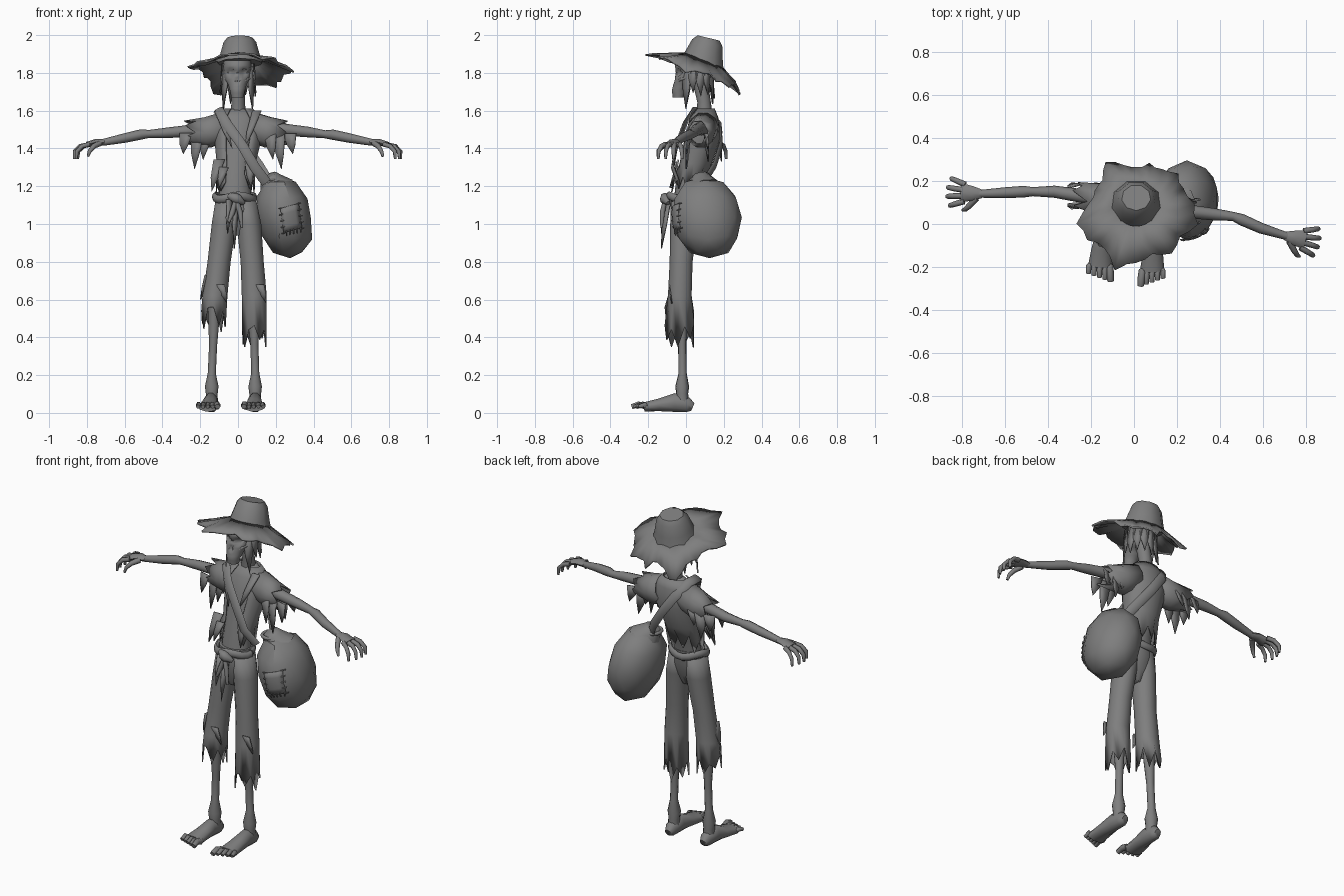
import bpy, bmesh, random
from math import sin, cos, pi, radians
from mathutils import Vector as V

random.seed(4)
if "Cube" in bpy.data.objects:
    bpy.data.objects.remove(bpy.data.objects["Cube"])

grey = bpy.data.materials.new("weathered grey")
grey.use_nodes = True
grey.diffuse_color = (0.21, 0.21, 0.21, 1)
grey.node_tree.nodes["Principled BSDF"].inputs["Base Color"].default_value = (0.21, 0.21, 0.21, 1)


def make(name, *parts, solid=0, angle=62):
    """Turn (points, faces) parts into one object."""
    bm = bmesh.new()
    for pts, faces in parts:
        vs = [bm.verts.new(p) for p in pts]
        for f in faces:
            bm.faces.new([vs[i] for i in f])
    bmesh.ops.recalc_face_normals(bm, faces=bm.faces)
    me = bpy.data.meshes.new(name)
    bm.to_mesh(me)
    bm.free()
    me.materials.append(grey)
    me.shade_smooth()
    me.set_sharp_from_angle(angle=radians(angle))
    ob = bpy.data.objects.new(name, me)
    bpy.context.scene.collection.objects.link(ob)
    if solid:
        mod = ob.modifiers.new("thickness", "SOLIDIFY")
        mod.thickness, mod.offset = solid, 0


def skin(rings, closed=True, cap=True):
    n = len(rings[0])
    faces = [(r * n + i, r * n + (i + 1) % n, (r + 1) * n + (i + 1) % n, (r + 1) * n + i)
             for r in range(len(rings) - 1) for i in range(n if closed else n - 1)]
    if cap and closed:
        faces += [tuple(range(n)), tuple(range((len(rings) - 1) * n, len(rings) * n))]
    return [p for ring in rings for p in ring], faces


def tear(i, depth):
    return depth * random.uniform(0.3, 1) if i % 2 else -depth * random.uniform(0, 0.8)


def loft(sections, n=14, gap=0, torn=0, cap=True):
    """Horizontal ellipses (x, y, z, rx, ry); a gap in degrees opens the front."""
    rings = []
    for x, y, z, rx, ry in sections:
        a = [radians(-90 + gap / 2 + (360 - gap) * i / (n - 1 if gap else n)) for i in range(n)]
        rings.append([V((x + rx * cos(t), y + ry * sin(t), z)) for t in a])
    if torn:
        for i, p in enumerate(rings[-1]):
            p.z -= tear(i, torn)
    return skin(rings, not gap, cap and not torn)


def tube(points, n=7, ref=(0, 0, 1), center=None, torn=0):
    """Tube through (x, y, z, r) or (x, y, z, width r, height r)."""
    ps = [V(p[:3]) for p in points]
    rings = []
    for i, p in enumerate(ps):
        t = (ps[min(i + 1, len(ps) - 1)] - ps[max(i - 1, 0)]).normalized()
        up = p - V(center) if center else V(ref)
        u = up.cross(t).normalized()
        w = t.cross(u)
        ru, rw = points[i][3], points[i][-1]
        rings.append([p + u * ru * cos(2 * pi * k / n) + w * rw * sin(2 * pi * k / n) for k in range(n)])
    if torn:
        rings[-1] = [p + t * tear(k, torn) for k, p in enumerate(rings[-1])]
    return skin(rings, cap=not torn)


def rag(root, tip, width, side=(1, 0, 0)):
    root, tip, s = V(root), V(tip), V(side).normalized() * width
    mid = root.lerp(tip, 0.55)
    return [root - s, root + s, mid + s * 0.6, tip, mid - s * 0.75], [(0, 1, 2, 3, 4)]


# Hat: leaning crown and torn, drooping brim
def lean(p, slope):
    return V((p[0], p[1], p[2] - slope * (p[1] - 0.09)))


crown = loft([(.01, .09, 1.85, .12, .115), (.01, .1, 1.9, .105, .1),
              (.01, .115, 1.965, .088, .082), (.01, .122, 1.992, .068, .06)], 9)
make("hat_crown", ([lean(p, .24) for p in crown[0]], crown[1]), angle=48)
reach = [.27, .23, .24, .2, .2, .17, .19, .24, .19, .2, .22, .29, .28, .25, .32, .27, .24, .28, .25, .3]
edge = []
for a, b in zip(reach, reach[1:] + reach[:1]):
    edge += [a, (a + b) / 2 * random.uniform(.93, 1.02)]
brim = []
for f in (0, 0.5, 1):
    ring = []
    for i, top in enumerate(edge):
        t, r = 2 * pi * i / len(edge), .1 + (top - .1) * f
        sag = (.42 + .5 * max(sin(t), 0)) * (r - .1) + f * random.uniform(-.012, .012)
        ring.append(lean((.01 + r * cos(t), .09 + r * sin(t), 1.867 - sag), .36))
    brim.append(ring)
make("hat_brim", skin(brim, cap=False), solid=.01)

# Skull with sunken sockets and nose
shape = [(1.67, -.04, .032, .03), (1.705, -.035, .039, .04), (1.74, -.015, .05, .052),
         (1.765, .015, .068, .075), (1.8, .028, .073, .082), (1.84, .03, .075, .088), (1.88, .04, .07, .078)]
rows = []
for a, b in zip(shape, shape[1:]):
    for k in range(3):
        z, y, rx, ry = (p + (q - p) * k / 3 for p, q in zip(a, b))
        rows.append((-.003, y, z, rx, ry))
pts, faces = loft(rows, 32)
for p in pts:
    for cx, cz, r in ((-.035, 1.8, .02), (.029, 1.8, .02), (-.003, 1.757, .011)):
        if p.y < 0.02 and (p.x - cx) ** 2 + (p.z - cz) ** 2 < r * r:
            p.y += .016
make("skull", (pts, faces))
bones = []
for s in (-1, 1):
    bones += [tube([(-.003, -.047, 1.815, .005), (s * .03, -.04, 1.827, .006), (s * .062, -.008, 1.82, .006)]),
              tube([(s * .03, -.045, 1.752, .005), (s * .048, -.03, 1.765, .009), (s * .066, .015, 1.775, .008)])]
make("brow_and_cheeks", *bones)
make("neck", tube([(0, .1, 1.55, .045), (0, .095, 1.65, .036), (0, .07, 1.78, .042)], 9, (0, 1, 0)))
hair = []
for i in range(11):
    a = radians(-36 + 252 * i / 10)
    out, side = V((cos(a), sin(a), 0)), (-sin(a), cos(a), 0)
    c = V((0, .055, 0))
    low = 1.61 if i in (0, 10) else random.uniform(1.63, 1.7)
    hair.append(rag(c + out * .08 + V((0, 0, 1.85)), c + out * .095 + V((0, 0, low)), .031, side))
make("hair", *hair, solid=.008)

# Body and open, torn shirt
trunk = [(0, .1, 1.61, .06, .035), (0, .09, 1.56, .11, .065), (0, .08, 1.45, .108, .085),
         (-.01, .045, 1.32, .085, .075), (-.015, .01, 1.2, .082, .066), (-.015, .0, 1.08, .09, .07)]
make("body", loft(trunk, 16))
shirt = [(x, y, z, rx + .014, ry + .014) for x, y, z, rx, ry in trunk[:4]] + [(-.015, .015, 1.22, .1, .083)]
make("shirt", loft(shirt, 17, gap=62, torn=.06), solid=.007)
make("shirt_flaps",
     rag((-.1, -.04, 1.34), (-.14, -.075, 1.17), .03), rag((-.075, -.055, 1.3), (-.1, -.085, 1.19), .025),
     rag((.06, -.05, 1.33), (.07, -.075, 1.19), .025),
     rag((-.1, .03, 1.6), (-.03, -.045, 1.4), .024), rag((.1, .03, 1.6), (.035, -.045, 1.4), .024), solid=.008)


# Arms, sleeves and hands
def arm(side, s, path, heading):
    make(side + "_arm", tube(path, 8))
    yy = path[1][1]
    make(side + "_sleeve", tube([(s * .07, .095, 1.515, .075, .078), (s * .16, (yy + .095) / 2, 1.485, .072, .082),
                                 (s * .25, yy, 1.485, .058, .062)], 10, torn=.05), solid=.007)
    rags = []
    for x, front, back in ((.17, 1.34, 1.4), (.215, 1.29, 1.33), (.275, 1.37, 1.39)):
        for dy, tip in ((-.045, front), (.045, back)):
            rags.append(rag((s * x, yy + dy, 1.48), (s * (x + .015), yy + dy * 1.3, tip), .034, (1, dy * 6, 0)))
    make(side + "_sleeve_rags", *rags, solid=.007)
    w, f = V(path[-1][:3]), V(heading).normalized()
    across = V((-f.y, f.x, 0)) * s
    at = lambda a, b, c, r, *h: (*(w + f * a + across * b + V((0, 0, c))), r, *h)
    parts = [tube([at(-.01, 0, 0, .02, .016), at(.035, 0, .002, .034, .017), at(.085, 0, -.012, .044, .015)], 8)]
    for k in range(4):
        b, n = (k - 1.5) * .026, .014 * (k in (1, 2))
        parts.append(tube([at(.07, b, -.01, .014), at(.108 + n, b * 1.35, -.02, .013),
                           at(.135 + n, b * 1.6, -.048, .0115), at(.138 + n, b * 1.65, -.088, .007)], 6))
    parts.append(tube([at(.015, -.02, -.005, .016), at(.045, -.058, -.02, .014),
                       at(.065, -.078, -.045, .011), at(.075, -.08, -.075, .007)], 6))
    make(side + "_hand", *parts)


arm("right", -1, [(-.1, .11, 1.51, .04), (-.24, .13, 1.495, .032), (-.37, .15, 1.483, .028),
                  (-.47, .15, 1.477, .021), (-.51, .15, 1.475, .027), (-.6, .145, 1.455, .025),
                  (-.715, .14, 1.432, .018)], (-1, .06, 0))
arm("left", 1, [(.1, .09, 1.51, .04), (.24, .06, 1.5, .032), (.37, .045, 1.487, .028),
                (.46, .035, 1.475, .021), (.5, .02, 1.473, .027), (.59, -.02, 1.455, .025),
                (.71, -.057, 1.432, .018)], (1, -.2, 0))

# Trousers
make("trouser_hips", loft([(-.015, 0, 1.16, .095, .078), (-.012, -.005, 1.08, .108, .078),
                           (-.01, -.01, 1.0, .1, .06), (-.01, -.012, .94, .04, .035)], 16))
for side, xs, low in (("right", (-.062, -.074, -.1, -.122, -.13), .5), ("left", (.04, .058, .075, .086, .086), .42)):
    make(side + "_trouser_leg", loft([(xs[0], -.004, 1.12, .055, .072), (xs[1], -.01, 1, .062, .07),
                                      (xs[2], -.025, .8, .058, .058), (xs[3], -.032, .62, .063, .06),
                                      (xs[4], -.034, low, .062, .076)], 13, torn=.085), solid=.007)
    make(side + "_knee_tear", rag((xs[3] + .03, -.09, .68), (xs[3] + .065, -.075, .58), .022),
         rag((xs[3] * 1.35, -.04, .73), (xs[3] * 1.62, -.04, .6), .025, (.4, 1, 0)), solid=.007)


# Bare legs and feet
def foot(side, x, dy, toe_x):
    make(side + "_shin", tube([(x * .9, -.03, .72, .035), (x * .92, -.025, .5, .031), (x * .95, -.02, .36, .022),
                               (x, -.018, .21, .022), (x, -.02, .14, .037), (x, -.02, .1, .032),
                               (x, -.015, .04, .034)], 9, (0, 1, 0)))
    lerp = lambda t: x + (toe_x - x) * t
    parts = [tube([(x, .036, .03, .02, .022), (x, .01, .042, .035, .041), (lerp(.25), -.06, .055, .038, .052),
                   (lerp(.55), -.13 + dy, .042, .048, .035), (lerp(.85), -.21 + dy, .032, .057, .025)], 10)]
    for k in range(5):
        b = (k - 2) * .0245 * (1 if x > 0 else -1)
        big = .004 if k == 0 else 0
        tip = -.275 + dy + k * .009
        parts.append(tube([(lerp(.85) + b * .9, -.2 + dy, .034, .014 + big), (toe_x + b, tip + .035, .045, .0135 + big),
                           (toe_x + b * 1.05, tip, .033, .011 + big)], 6))
    make(side + "_foot", *parts)


foot("right", -.138, .01, -.16)
foot("left", .092, -.012, .083)

# Rope belt with knot and hanging ends
ring = [(-.018 + .105 * cos(2 * pi * i / 18), -.003 + .088 * sin(2 * pi * i / 18), 1.14 + .01 * sin(i), .015, .022)
        for i in range(19)]
make("belt", tube(ring, 8))
make("belt_knot", tube([(-.05, -.095, 1.15, .012), (-.02, -.11, 1.14, .027), (.0, -.112, 1.13, .027),
                        (.03, -.095, 1.11, .012)], 8))
make("belt_ends", *[tube([(-.01, -.11, 1.13, .013), (a, -.125, 1.06, .015), (b, -.13, z, .007)], 6, (0, 1, 0))
                    for a, b, z in ((-.03, -.05, 1.01), (.012, .02, .98))])
make("hip_rags", *[rag((x, -.095, 1.13), (x - .01, -.13, z), .022, (.7, .7, 0))
                   for x, z in ((-.045, .95), (-.01, .87))], solid=.008)

# Shoulder strap
make("strap", tube([(.15, -.04, 1.22, .027, .009), (.09, -.07, 1.3, .027, .009), (.02, -.05, 1.42, .027, .009),
                    (-.06, -.01, 1.53, .027, .009), (-.105, .04, 1.605, .027, .009), (-.1, .12, 1.605, .027, .009),
                    (-.05, .18, 1.53, .027, .009), (.03, .185, 1.42, .027, .009), (.11, .15, 1.31, .027, .009),
                    (.16, .1, 1.23, .027, .009)], 8, center=(0, .07, 1.42)))


# Sack, gathered at the top, with a stitched patch
def on_sack(v):
    wide = 1 + .12 * v.z * v.z
    return V((.245 + v.x * .146 * wide - .03 * v.z, .11 + v.y * .182 * wide - .015 * v.z, 1.035 + v.z * .216))


bm = bmesh.new()
bmesh.ops.create_icosphere(bm, subdivisions=2, radius=1)
sack = ([on_sack(v.co * random.uniform(.99, 1.03)) for v in bm.verts], [[v.index for v in f.verts] for f in bm.faces])
bm.free()
make("sack", sack, angle=30)
make("sack_neck", tube([(.205, .095, 1.18, .1), (.17, .08, 1.235, .058), (.16, .075, 1.255, .046)], 10, (0, 1, 0)),
     tube([(.165 + .05 * cos(a), .078 + .05 * sin(a), 1.235, .01)
           for a in (2 * pi * i / 12 for i in range(13))], 6))


def front(a, b, lift=1.01):
    return on_sack(V((a, -(1 - a * a - b * b) ** .5, b)) * lift)


grid = [[front(-.1 + .17 * i, -.38 + .15 * j + .03 * i) for i in range(5)] for j in range(5)]
make("sack_patch", skin(grid, False), solid=.004)
seam = [(-.1, -.38 + .15 * k, .07, .01) for k in range(5)] + [(.58, -.26 + .15 * k, .07, .01) for k in range(5)]
seam += [(.13 * k, -.38 + .02 * k, .01, .06) for k in range(5)]
make("stitches", *[tube([(*front(a - da, b - db, 1.01), .003), (*front(a, b, 1.03), .004),
                         (*front(a + da, b + db, 1.01), .003)], 5, (.1, 1, .1)) for a, b, da, db in seam])
